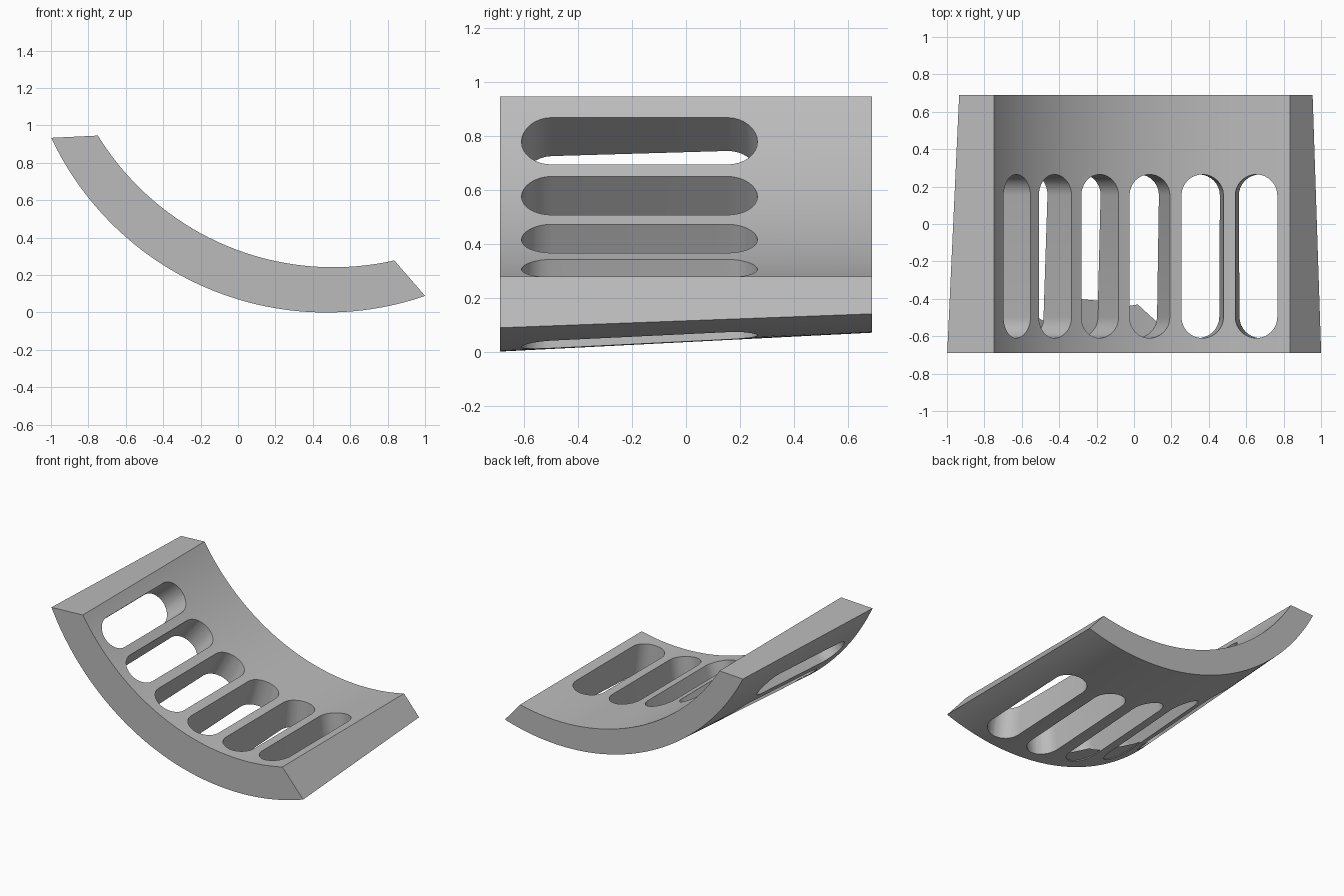
import bpy, bmesh
from math import sin, cos, pi, atan2, radians, sqrt
from mathutils import Vector

cube = bpy.data.objects.get("Cube")
if cube:
    bpy.data.objects.remove(cube, do_unlink=True)

grey = bpy.data.materials.new("plain grey")
grey.use_nodes = True
grey.diffuse_color = (0.5, 0.5, 0.5, 1)
grey.node_tree.nodes["Principled BSDF"].inputs["Base Color"].default_value = (0.5, 0.5, 0.5, 1)

HALF = 0.69
SEGMENTS = 72
CX, CZ, INNER_R = 0.51, 1.72, 1.478


def make_object(name, bm):
    bmesh.ops.recalc_face_normals(bm, faces=bm.faces)
    mesh = bpy.data.meshes.new(name)
    bm.to_mesh(mesh)
    bm.free()
    mesh.materials.append(grey)
    obj = bpy.data.objects.new(name, mesh)
    bpy.context.collection.objects.link(obj)
    return obj


def arc(bm, y, center, radius, start, end):
    """Row of vertices along the lower arc between two end points."""
    a0, a1 = (atan2(p[0] - center[0], center[1] - p[1]) for p in (start, end))
    row = []
    for i in range(SEGMENTS + 1):
        a = a0 + (a1 - a0) * i / SEGMENTS
        row.append(bm.verts.new((center[0] + radius * sin(a), y, center[1] - radius * cos(a))))
    return row


# Curved panel: cylindrical inside, tapered outside
bm = bmesh.new()
inner = ((CX, CZ), INNER_R, (-0.75, 0.945), (0.835, 0.28))
inner_front = arc(bm, -HALF, *inner)
inner_back = arc(bm, HALF, *inner)
outer_front = arc(bm, -HALF, (0.472, 1.625), 1.625, (-1, 0.933), (1, 0.09))
outer_back = arc(bm, HALF, (0.487, 1.67), 1.60, (-0.935, 0.936), (0.955, 0.14))
rows = [inner_front, inner_back, outer_back, outer_front]
for k in range(4):
    a, b = rows[k], rows[(k + 1) % 4]
    for i in range(SEGMENTS):
        bm.faces.new((a[i], a[i + 1], b[i + 1], b[i]))
for i in (0, SEGMENTS):
    bm.faces.new([row[i] for row in rows])
panel = make_object("curved_panel", bm)

# Six rounded slots, each pointing at the axis of the inside curve
bm = bmesh.new()
SLOT_R, STEPS = 0.113, 16
outline = []
for y, turn in ((0.152, 0), (-0.497, pi)):
    for i in range(STEPS + 1):
        a = turn + pi * i / STEPS
        outline.append((SLOT_R * cos(a), y + SLOT_R * sin(a)))
for k in range(6):
    a = radians(5.6 - 11.2 * k)
    down, side = Vector((sin(a), 0, -cos(a))), Vector((cos(a), 0, sin(a)))
    rings = []
    for depth in (1.3, 1.9):
        base = Vector((CX, 0, CZ)) + down * depth
        rings.append([bm.verts.new(base + side * t + Vector((0, y, 0))) for t, y in outline])
    bm.faces.new(rings[0])
    bm.faces.new(rings[1])
    n = len(outline)
    for i in range(n):
        j = (i + 1) % n
        bm.faces.new((rings[0][i], rings[0][j], rings[1][j], rings[1][i]))
cutter = make_object("slot_cutter", bm)
cutter.hide_render = True

cut = panel.modifiers.new("slots", "BOOLEAN")
cut.operation = "DIFFERENCE"
cut.solver = "EXACT"
cut.object = cutter
bpy.ops.object.select_all(action="DESELECT")
panel.select_set(True)
bpy.context.view_layer.objects.active = panel
bpy.ops.object.modifier_apply(modifier=cut.name)
bpy.data.objects.remove(cutter, do_unlink=True)
bpy.ops.object.shade_smooth_by_angle(angle=radians(25))


# Thin webs closing the front ends of some slots on the outside
def outer_z(x, y):
    f = (y + HALF) / (2 * HALF)
    cx, cz, r = 0.472 + 0.015 * f, 1.625 + 0.045 * f, 1.625 - 0.025 * f
    return cz - sqrt(r * r - (x - cx) ** 2)


def web(name, left, right, y_left, y_mid, y_right):
    bm = bmesh.new()
    steps = 8
    rows = []
    for i in range(steps + 1):
        f = i / steps
        x = left + (right - left) * f
        if f < 0.5:
            top = y_left + (y_mid - y_left) * f * 2
        else:
            top = y_mid + (y_right - y_mid) * (f * 2 - 1)
        rows.append([bm.verts.new((x, y, outer_z(x, y) + 0.006)) for y in (-0.62, top)])
    for a, b in zip(rows, rows[1:]):
        bm.faces.new((a[0], b[0], b[1], a[1]))
    make_object(name, bm)


web("slot_web_left", -0.55, -0.48, -0.5, -0.5, -0.52)
web("slot_web_middle", -0.41, -0.19, -0.4, -0.4, -0.41)
web("slot_web_right", -0.1, 0.14, -0.45, -0.43, -0.54)
